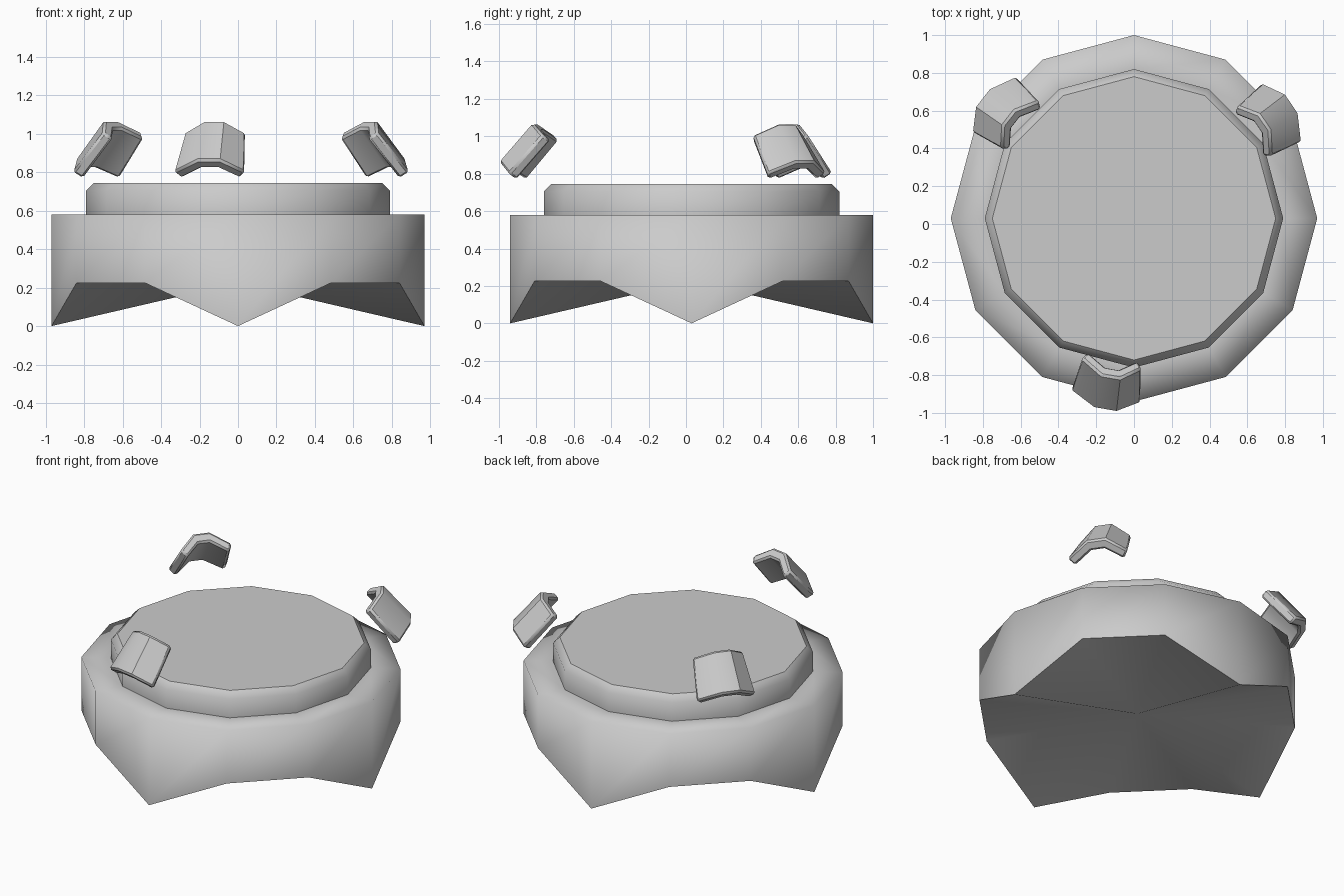
import bpy, bmesh, math
from mathutils import Vector

if "Cube" in bpy.data.objects:
    bpy.data.objects.remove(bpy.data.objects["Cube"])

CENTRE_Y = 0.03
SIDES = 12


def finish(bm, name):
    bmesh.ops.recalc_face_normals(bm, faces=bm.faces[:])
    mesh = bpy.data.meshes.new(name)
    bm.to_mesh(mesh)
    bm.free()
    obj = bpy.data.objects.new(name, mesh)
    bpy.context.collection.objects.link(obj)
    return obj


def ring(bm, radius, heights):
    verts = []
    for i in range(SIDES):
        a = 2 * math.pi * i / SIDES
        z = heights[i % len(heights)]
        verts.append(bm.verts.new((radius * math.cos(a), CENTRE_Y + radius * math.sin(a), z)))
    return verts


# Base: twelve-sided drum with four pointed feet and a raised chamfered platform
def make_base():
    bm = bmesh.new()
    rings = [ring(bm, 0.97, (0.0, 0.225, 0.225)),
             ring(bm, 0.97, (0.58,)),
             ring(bm, 0.79, (0.58,)),
             ring(bm, 0.79, (0.705,)),
             ring(bm, 0.75, (0.745,))]
    for lo, hi in zip(rings, rings[1:]):
        for i in range(SIDES):
            j = (i + 1) % SIDES
            bm.faces.new((lo[i], lo[j], hi[j], hi[i]))
    bm.faces.new(rings[-1])
    hub = bm.verts.new((0, CENTRE_Y, 0.225))
    for i in range(SIDES):
        bm.faces.new((hub, rings[0][(i + 1) % SIDES], rings[0][i]))
    for f in bm.faces:
        f.smooth = True
    # crisp edges at the foot rim, the step and the platform top
    for r in (rings[0], rings[2], rings[4]):
        for i in range(SIDES):
            bm.edges.get((r[i], r[(i + 1) % SIDES])).smooth = False
    finish(bm, "base_drum")


# Clip: bent, slightly tapered plate leaning inward over the platform
def make_clip(name, x, y, azimuth):
    az, tilt = math.radians(azimuth), math.radians(49)
    out = Vector((math.cos(az), math.sin(az), 0))
    side = Vector((-math.sin(az), math.cos(az), 0))
    up = Vector((0, 0, 1))
    along = -out * math.cos(tilt) + up * math.sin(tilt)
    normal = out * math.sin(tilt) + up * math.cos(tilt)
    outer = [(-0.19, 0), (-0.05, 0.095), (0.07, 0.095), (0.19, 0)]
    inner = [(0.155, -0.05), (0.05, 0.03), (-0.035, 0.03), (-0.155, -0.05)]
    origin = Vector((x, y, 0.80))
    bm = bmesh.new()
    ends = []
    for dist, scale in ((0, 1), (0.275, 0.85)):
        ends.append([bm.verts.new(origin + along * dist + side * t * scale + normal * n)
                     for t, n in outer + inner])
    count = len(ends[0])
    for i in range(count):
        j = (i + 1) % count
        bm.faces.new((ends[0][i], ends[0][j], ends[1][j], ends[1][i]))
    for e in ends:
        for k in range(3):
            bm.faces.new((e[k], e[k + 1], e[6 - k], e[7 - k]))
    bmesh.ops.recalc_face_normals(bm, faces=bm.faces[:])
    hard = [e for e in bm.edges if e.calc_face_angle(0) > math.radians(50)]
    bmesh.ops.bevel(bm, geom=hard, offset=0.012, segments=1, affect='EDGES')
    bm.normal_update()
    for f in bm.faces:
        f.smooth = True
    for e in bm.edges:
        e.smooth = e.calc_face_angle(0) < math.radians(40)
    finish(bm, name)


make_base()
make_clip("front_clip", -0.15, -0.915, -100)
make_clip("right_clip", 0.785, 0.592, 34)
make_clip("left_clip", -0.743, 0.635, 142)
